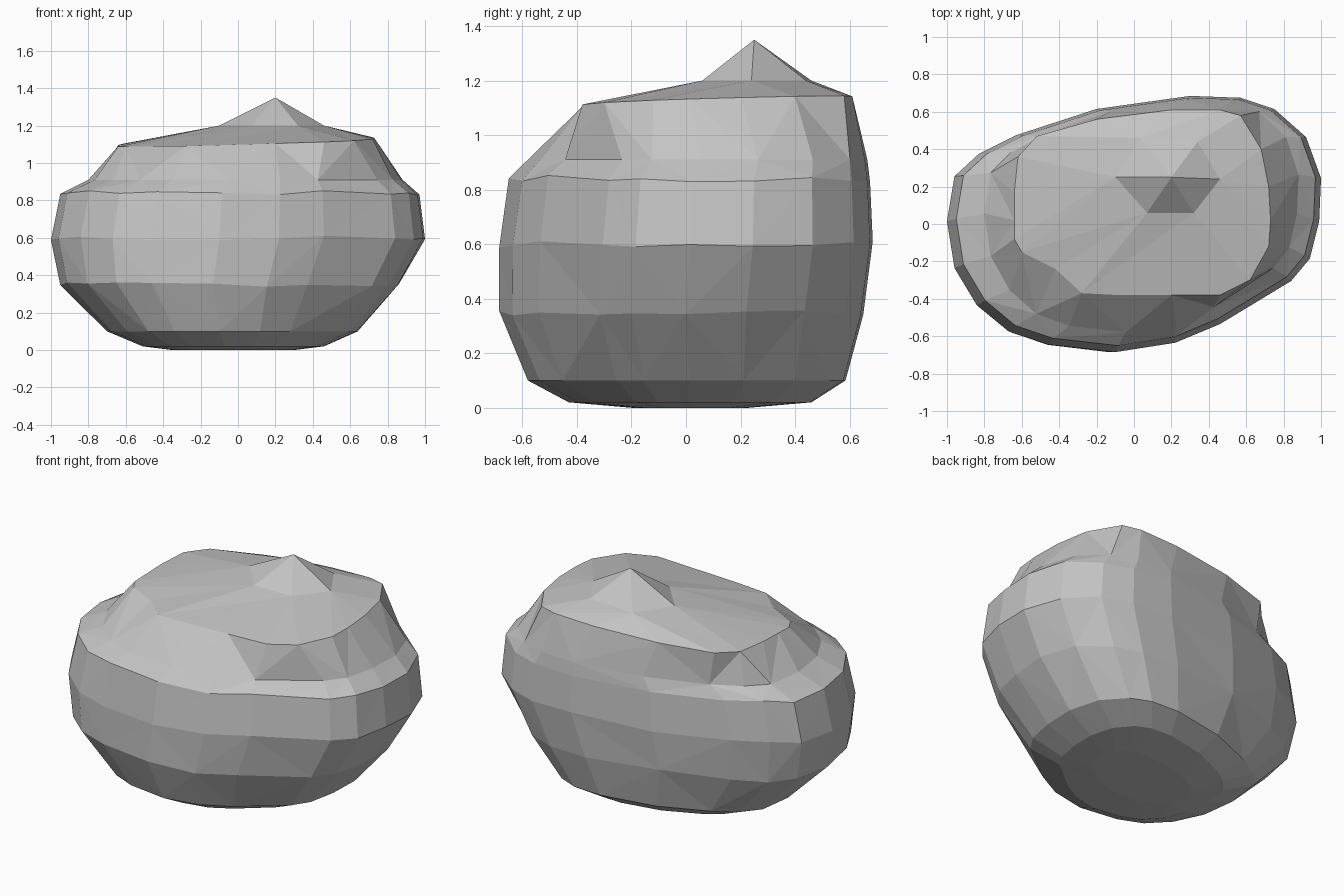
import bpy, bmesh, random

cube = bpy.data.objects.get("Cube")
if cube:
    bpy.data.objects.remove(cube, do_unlink=True)
random.seed(4)

# Outlines run clockwise from the left end: widest girth, upper rim, foot of the peak
GIRTH = [(-1, .02), (-.96, .26), (-.83, .38), (-.63, .48), (-.2, .62), (.3, .69),
         (.57, .68), (.75, .62), (.92, .47), (1, .25), (.99, .02), (.94, -.18),
         (.84, -.3), (.46, -.53), (.22, -.63), (-.1, -.68), (-.46, -.64),
         (-.67, -.57), (-.84, -.43), (-.96, -.23)]
RIM = [(-.64, .02), (-.64, .17), (-.62, .36), (-.52, .47), (-.2, .56), (.2, .61),
       (.46, .61), (.57, .58), (.68, .4), (.72, .2), (.73, .02), (.72, -.12),
       (.62, -.3), (.46, -.38), (.2, -.38), (-.08, -.38), (-.28, -.37),
       (-.42, -.24), (-.6, -.15), (-.64, -.08)]
FOOT = [(-.1, .25), (.04, .46), (.34, .44), (.46, .24), (.32, .06), (.07, .06)]
# Height, then left, right, front and back limits of the girth outline there
LAYERS = [(0, -.35, .3, -.2, .23), (.02, -.51, .46, -.43, .46), (.1, -.7, .64, -.58, .585),
          (.35, -.95, .86, -.685, .65), (.6, -1, 1, -.685, .685),
          (.84, -.95, .97, -.65, .675), (.91, -.8, .88, -.58, .665)]
SIDES = len(GIRTH)

bm = bmesh.new()


def girth_ring(z, left, right, front, back):
    """Scale the girth outline to its limits, with slight roughness at mid height."""
    rough = .012 if .2 < z < .9 else 0
    return [bm.verts.new((left + (x + 1) / 2 * (right - left),
                          front + (y + .68) / 1.37 * (back - front),
                          z + random.uniform(-rough, rough))) for x, y in GIRTH]


# Stone body: stacked rings, then the tilted rim and the foot of the peak
rings = [girth_ring(*layer) for layer in LAYERS]
rings.append([bm.verts.new((x, y, 1.11 + .03 * (x + y))) for x, y in RIM])
foot = [bm.verts.new((x, y, 1.2)) for x, y in FOOT]
rings.append([foot[(i + 1) * 6 // SIDES % 6] for i in range(SIDES)])

# Triangles between the rings, with diagonals alternating row by row
for k, (low, high) in enumerate(zip(rings, rings[1:])):
    for i in range(SIDES):
        j = (i + 1) % SIDES
        a, b, c, d = low[i], low[j], high[j], high[i]
        halves = [(a, b, c), (a, c, d)] if (k + i) % 2 else [(a, b, d), (b, c, d)]
        for half in halves:
            if len(set(half)) == 3:
                bm.faces.new(half)
bm.faces.new(rings[0])

# Pointed peak
tip = bm.verts.new((.2, .25, 1.35))
for i in range(6):
    bm.faces.new((foot[i], foot[(i + 1) % 6], tip))
bmesh.ops.recalc_face_normals(bm, faces=bm.faces)

mesh = bpy.data.meshes.new("boulder")
bm.to_mesh(mesh)
bm.free()
boulder = bpy.data.objects.new("boulder", mesh)
bpy.context.collection.objects.link(boulder)

# Plain grey stone
stone = bpy.data.materials.new("stone_grey")
stone.use_nodes = True
grey = (.55, .55, .55, 1)
stone.diffuse_color = grey
stone.node_tree.nodes["Principled BSDF"].inputs["Base Color"].default_value = grey
mesh.materials.append(stone)
